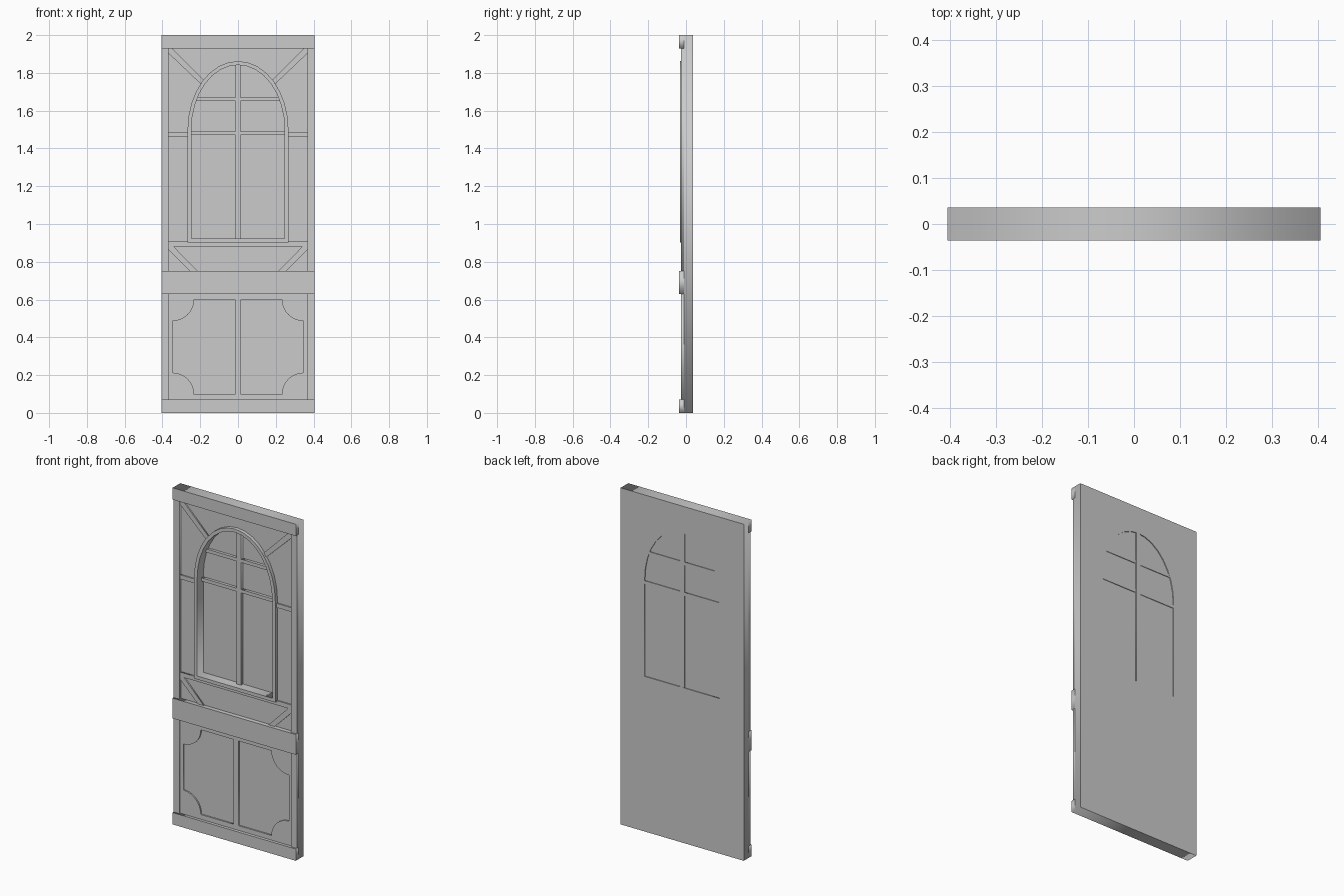
import bpy
from math import sin, cos, pi, radians

if "Cube" in bpy.data.objects:
    bpy.data.objects.remove(bpy.data.objects["Cube"])

BACK, FIELD, TRIM, STILE, FRAME, RAIL = 0.036, -0.010, -0.018, -0.026, -0.031, -0.036
W, SW = 0.405, 0.368       # half width of the door, inner edge of the stiles


def plate(name, loops, y0, y1):
    """Extrude closed (x, z) outlines from y0 to y1; nested outlines become holes."""
    cu = bpy.data.curves.new(name, 'CURVE')
    cu.dimensions, cu.fill_mode, cu.extrude = '2D', 'BOTH', abs(y1 - y0) / 2
    for pts in loops:
        sp = cu.splines.new('POLY')
        sp.points.add(len(pts) - 1)
        for p, (x, z) in zip(sp.points, pts):
            p.co = (x, z, 0, 1)
        sp.use_cyclic_u = True
    ob = bpy.data.objects.new(name, cu)
    bpy.context.collection.objects.link(ob)
    ob.rotation_euler.x = radians(90)
    ob.location.y = (y0 + y1) / 2
    bpy.ops.object.select_all(action='DESELECT')
    ob.select_set(True)
    bpy.context.view_layer.objects.active = ob
    bpy.ops.object.convert(target='MESH')
    return ob


def rect(x0, x1, z0, z1):
    return [(x0, z0), (x1, z0), (x1, z1), (x0, z1)]


def both(pts):
    return [pts, [(-x, z) for x, z in reversed(pts)]]


def arch(w, z0, rise, n=16):
    top = [(w * cos(pi * i / n), 1.5 + rise * sin(pi * i / n)) for i in range(n + 1)]
    return [(-w, z0), (w, z0)] + top


# Main slab with the arched window opening
opening = arch(0.247, 0.922, 0.342)
plate("door_slab", [rect(-W, W, 0, 2), opening], FIELD, BACK)

# Stiles and the three projecting rails
for name, z0, z1 in (("lower_stiles", 0.07, 0.63), ("upper_stiles", 0.75, 1.93)):
    plate(name, both(rect(-W, -SW, z0, z1)), STILE, FIELD)
for name, z0, z1 in (("bottom_rail", 0, 0.07), ("middle_rail", 0.63, 0.75), ("top_rail", 1.93, 2)):
    plate(name, [rect(-W, W, z0, z1)], RAIL, FIELD)

# Raised arched window surround
plate("window_frame", [arch(0.267, 0.902, 0.362), opening], FRAME, FIELD)

# Glass and glazing bars
plate("window_glass", [arch(0.25, 0.918, 0.345)], 0.027, 0.031)
plate("vertical_glazing_bar", [rect(-0.014, 0.014, 0.915, 1.845)], 0.008, 0.0355)
for name, z, x in (("lower_glazing_bars", 1.48, 0.255), ("upper_glazing_bars", 1.66, 0.226)):
    plate(name, both(rect(-x, -0.014, z - 0.01, z + 0.01)), 0.010, 0.035)

# Flat trim around the window
plate("side_trim", both(rect(-SW, -0.26, 1.461, 1.486)), TRIM, FIELD)
plate("sill_trim", [rect(-SW, SW, 0.882, 0.908)], TRIM, FIELD)
plate("upper_diagonal_trim", both([(-SW, 1.904), (-0.198, 1.742), (-0.18, 1.762),
                                   (-0.349, 1.93), (-SW, 1.93)]), TRIM, FIELD)
plate("lower_diagonal_trim", both([(-SW, 0.865), (-0.253, 0.75), (-0.213, 0.75),
                                   (-0.342, 0.882), (-SW, 0.882)]), TRIM, FIELD)

# Lower panel frame: two openings with scooped outer corners
R, PX, PZ0, PZ1 = 0.115, 0.347, 0.098, 0.601
arc = [pi / 2 * i / 8 for i in range(9)]
panel = [(-0.016, PZ0), (-0.016, PZ1)]
panel += [(-PX + R * cos(a), PZ1 - R * sin(a)) for a in arc]
panel += [(-PX + R * sin(a), PZ0 + R * cos(a)) for a in arc]
plate("lower_panel_frame", [rect(-SW, SW, 0.07, 0.63)] + both(panel), TRIM, FIELD)
